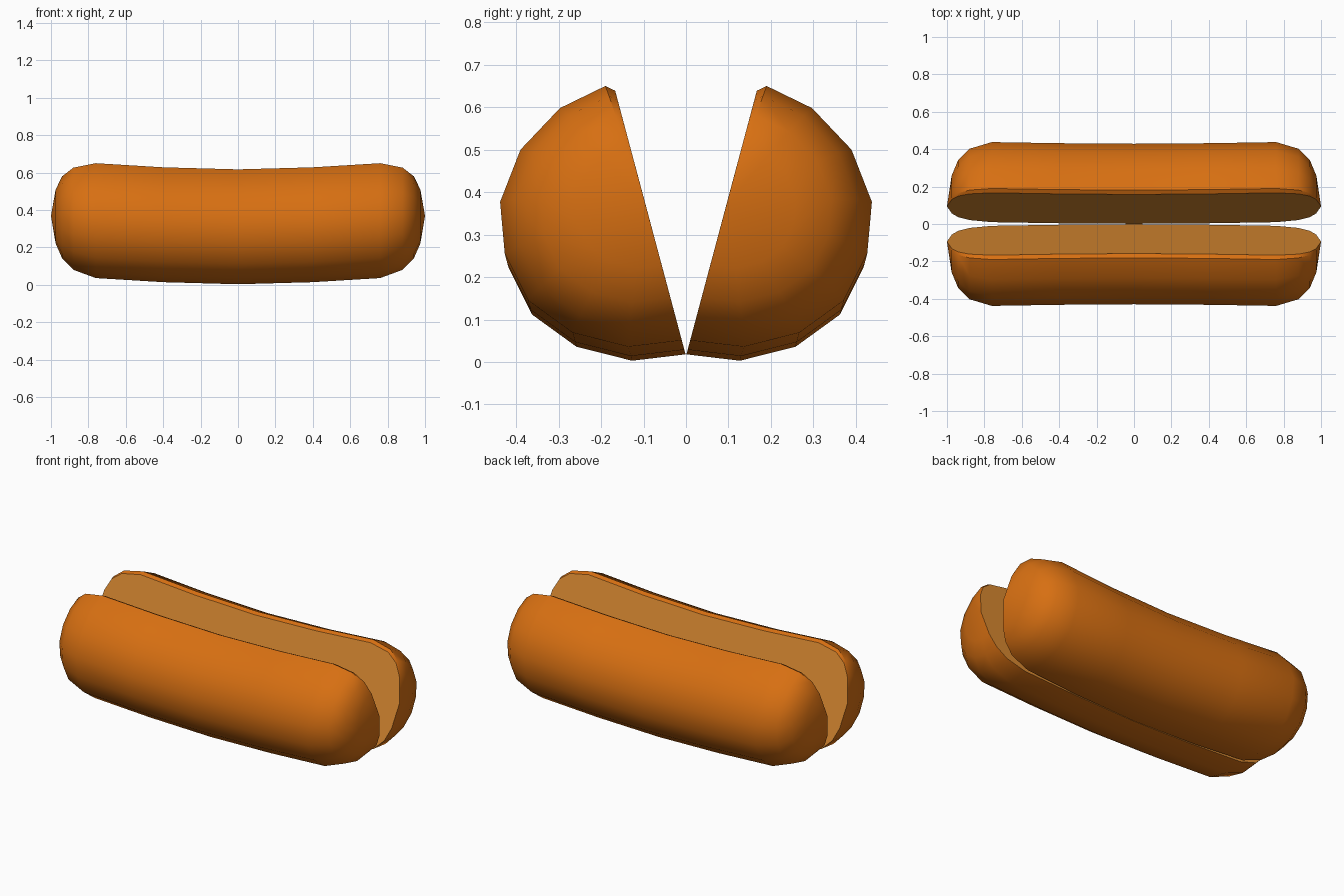
import bpy, bmesh, math

if "Cube" in bpy.data.objects:
    bpy.data.objects.remove(bpy.data.objects["Cube"])

TILT = math.tan(math.radians(15))


def material(name, rgb):
    m = bpy.data.materials.new(name)
    m.diffuse_color = (*rgb, 1)
    m.use_nodes = True
    m.node_tree.nodes["Principled BSDF"].inputs["Base Color"].default_value = m.diffuse_color
    return m


crust = material("crust", (0.68, 0.16, 0.006))
crumb = material("soft inside", (0.73, 0.265, 0.032))

# Cross-section at the middle (y, z): round crust from cut top to cut bottom
PROFILE = [(0.158, 0.606), (0.181, 0.617), (0.288, 0.565), (0.381, 0.467),
           (0.429, 0.344), (0.418, 0.222), (0.363, 0.112), (0.258, 0.036),
           (0.127, 0.003), (0.001, 0.018)]
PIVOT = (0.0795, 0.312)
# Stations along half the length: x, scale, upward bend
HALF = [(0.4, 1, 0.011), (0.76, 1, 0.033), (0.88, 0.89, 0.043),
        (0.94, 0.715, 0.05), (0.975, 0.47, 0.054)]
STATIONS = [(-x, s, l) for x, s, l in reversed(HALF)] + [(0, 1, 0)] + HALF
TIP_LIFT = 0.056


def bun_half(name, side):
    bm = bmesh.new()

    def point(x, s, lift, p):
        # scale about the cut face and slide the section along it
        y = PIVOT[0] + (p[0] - PIVOT[0]) * s + lift * TILT
        z = PIVOT[1] + (p[1] - PIVOT[1]) * s + lift
        return bm.verts.new((x, y * side, z))

    rings = [[point(x, s, l, p) for p in PROFILE] for x, s, l in STATIONS]
    tips = [point(x, 0, TIP_LIFT, PIVOT) for x in (-1, 1)]
    n = len(PROFILE)
    for i in range(n):
        j = (i + 1) % n
        mat = 1 if i == n - 1 else 0      # closing strip is the cut face
        faces = [bm.faces.new((a[i], a[j], b[j], b[i]))
                 for a, b in zip(rings, rings[1:])]
        faces.append(bm.faces.new((tips[0], rings[0][j], rings[0][i])))
        faces.append(bm.faces.new((tips[1], rings[-1][i], rings[-1][j])))
        for f in faces:
            f.material_index = mat
    bmesh.ops.recalc_face_normals(bm, faces=bm.faces[:])
    me = bpy.data.meshes.new(name)
    bm.to_mesh(me)
    bm.free()
    me.materials.append(crust)
    me.materials.append(crumb)
    ob = bpy.data.objects.new(name, me)
    bpy.context.collection.objects.link(ob)
    bpy.ops.object.select_all(action='DESELECT')
    ob.select_set(True)
    bpy.context.view_layer.objects.active = ob
    bpy.ops.object.shade_smooth_by_angle(angle=math.radians(42))


# Two mirrored halves opening upward
bun_half("bun_half_back", 1)
bun_half("bun_half_front", -1)
